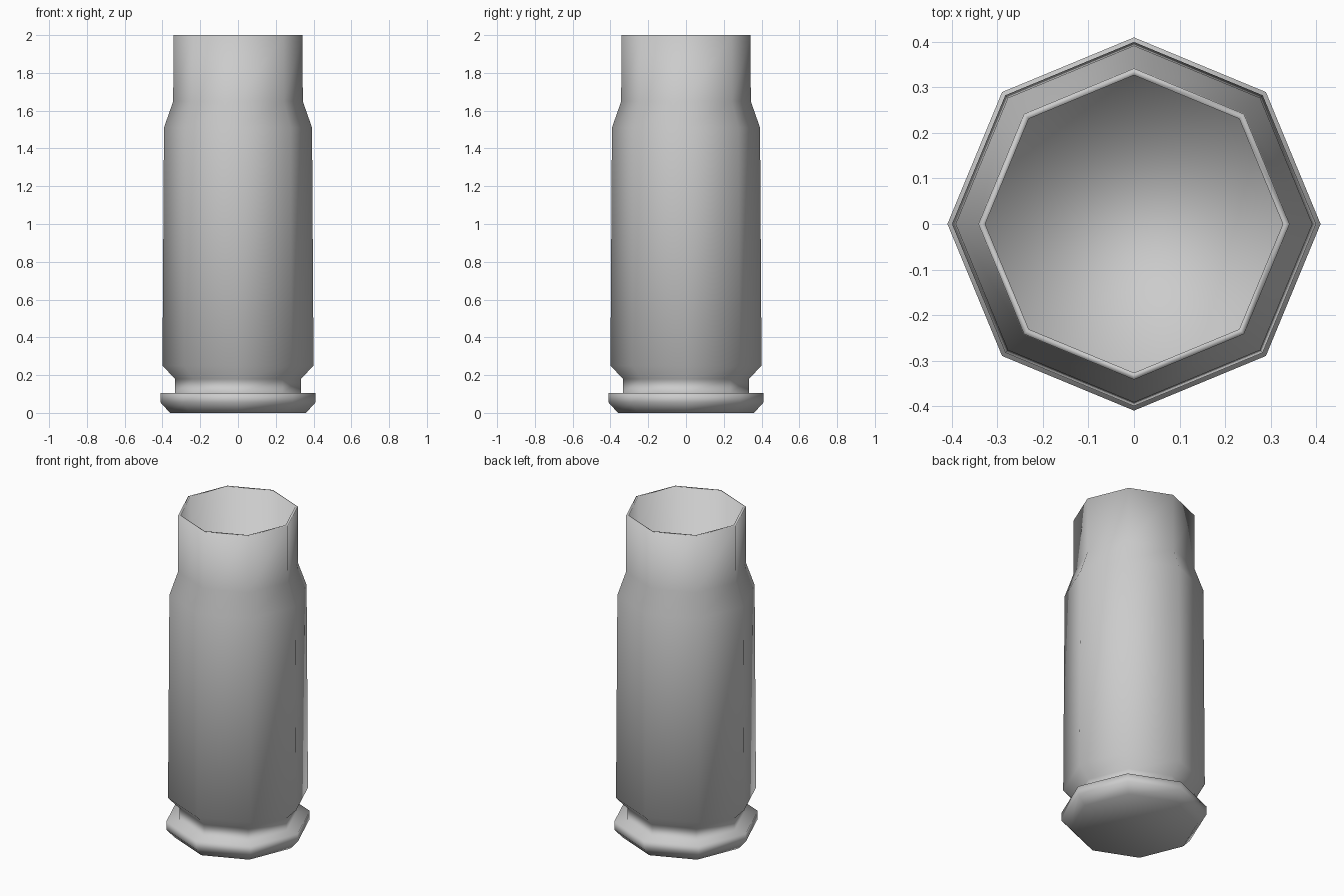
import bpy, bmesh, math

if "Cube" in bpy.data.objects:
    bpy.data.objects.remove(bpy.data.objects["Cube"])

SIDES = 8

# Lathe profile (radius, height): base, rim, groove, body, shoulder, neck, lip, inner wall
PROFILE = [
    (0.36, 0.0), (0.41, 0.055), (0.41, 0.105), (0.333, 0.105), (0.333, 0.18),
    (0.40, 0.25), (0.392, 1.51), (0.343, 1.65), (0.342, 2.0),
    (0.327, 2.0), (0.327, 0.2),
]


def lathe(name, profile, sides):
    bm = bmesh.new()
    rings = []
    for r, z in profile:
        rings.append([bm.verts.new((r * math.cos(i * math.tau / sides),
                                    r * math.sin(i * math.tau / sides), z))
                      for i in range(sides)])
    for a, b in zip(rings, rings[1:]):
        for i in range(sides):
            j = (i + 1) % sides
            bm.faces.new((a[i], a[j], b[j], b[i]))
    # Base underside and inner floor
    bm.faces.new(rings[0])
    bm.faces.new(rings[-1])
    bmesh.ops.recalc_face_normals(bm, faces=bm.faces)
    for f in bm.faces:
        f.smooth = True
    mesh = bpy.data.meshes.new(name)
    bm.to_mesh(mesh)
    bm.free()
    obj = bpy.data.objects.new(name, mesh)
    bpy.context.collection.objects.link(obj)
    return obj


# Hollow octagonal casing
lathe("casing", PROFILE, SIDES)
